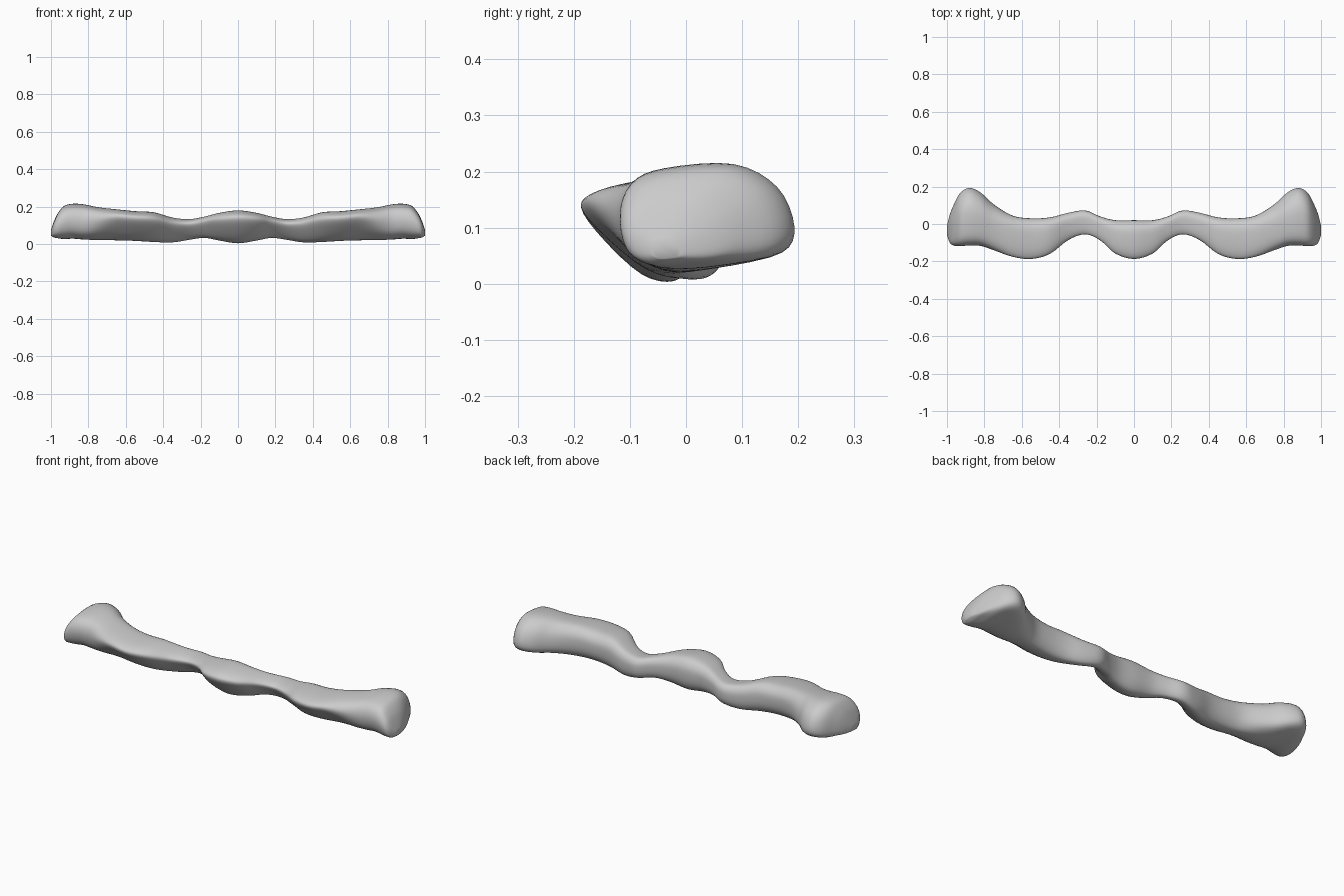
import bpy, bmesh

cube = bpy.data.objects.get("Cube")
if cube:
    bpy.data.objects.remove(cube)

# Stations from the middle to the tip: x, front y, back y, bottom z, top z
STATIONS = [
    (0, -.187, .02, .003, .178), (.1, -.158, .02, .018, .165),
    (.18, -.088, .04, .032, .145), (.26, -.055, .072, .022, .132),
    (.35, -.085, .06, .008, .14), (.45, -.16, .035, .01, .168),
    (.55, -.187, .03, .016, .174), (.65, -.175, .045, .019, .184),
    (.75, -.14, .105, .021, .195), (.82, -.117, .168, .025, .209),
    (.88, -.115, .193, .03, .213), (.93, -.118, .165, .028, .201),
    (.965, -.115, .1, .032, .16), (.985, -.1, .05, .036, .118),
    (1, -.06, -.01, .045, .075),
]
# Unit cross-sections: u runs front to back, v bottom to top
SHAFT = [(0, .76), (.12, .91), (.45, .99), (.8, .99), (.97, .8),
         (1, .5), (.95, .2), (.8, .01), (.52, .08), (.18, .45)]
KNOB = [(0, .52), (.06, .82), (.25, .96), (.65, 1), (.9, .78),
        (1, .4), (.93, .14), (.6, .02), (.28, .0), (.07, .17)]


def spline(a, b, c, d, t):
    """Catmull-Rom interpolation between tuples b and c."""
    return tuple(q + .5 * t * (r - p + t * (2*p - 5*q + 4*r - s + t * (3*(q - r) + s - p)))
                 for p, q, r, s in zip(a, b, c, d))


def refine_open(pts, steps):
    out = []
    first = (-pts[1][0],) + pts[1][1:]          # mirrored neighbour at the middle
    ext = [first] + pts + [pts[-1]]
    for i in range(len(pts) - 1):
        out += [spline(*ext[i:i + 4], k / steps) for k in range(steps)]
    return out + [pts[-1]]


def refine_closed(pts, steps):
    n = len(pts)
    return [spline(*(pts[(i + j) % n] for j in (-1, 0, 1, 2)), k / steps)
            for i in range(n) for k in range(steps)]


# Half of the bar as a loft, its section changing from shaft to knob
shaft, knob = refine_closed(SHAFT, 4), refine_closed(KNOB, 4)
bm = bmesh.new()
rings = []
for x, front, back, low, high in refine_open(STATIONS, 4):
    w = min(1, max(0, (x - .62) / .23))
    w = w * w * (3 - 2 * w)
    rings.append([bm.verts.new((x,
                                front + (back - front) * (a[0] + (b[0] - a[0]) * w),
                                low + (high - low) * (a[1] + (b[1] - a[1]) * w)))
                  for a, b in zip(shaft, knob)])
for r0, r1 in zip(rings, rings[1:]):
    for i in range(len(r0)):
        j = (i + 1) % len(r0)
        bm.faces.new((r0[i], r0[j], r1[j], r1[i]))
bm.faces.new(rings[-1])
bmesh.ops.recalc_face_normals(bm, faces=bm.faces)
# the half is open at the middle, so check which way the tip faces
bm.faces.ensure_lookup_table()
bm.normal_update()
if bm.faces[-1].normal.x < 0:
    bmesh.ops.reverse_faces(bm, faces=bm.faces)

mesh = bpy.data.meshes.new("wavy_bar")
bm.to_mesh(mesh)
bm.free()
bar = bpy.data.objects.new("wavy_bar", mesh)
bpy.context.collection.objects.link(bar)
for poly in mesh.polygons:
    poly.use_smooth = True

# Mirrored half
mirror = bar.modifiers.new("mirror", 'MIRROR')
mirror.use_clip = True
mirror.merge_threshold = .001

# Plain grey
grey = bpy.data.materials.new("light_grey")
grey.use_nodes = True
colour = (.6, .6, .6, 1)
grey.diffuse_color = colour
grey.node_tree.nodes["Principled BSDF"].inputs["Base Color"].default_value = colour
mesh.materials.append(grey)
